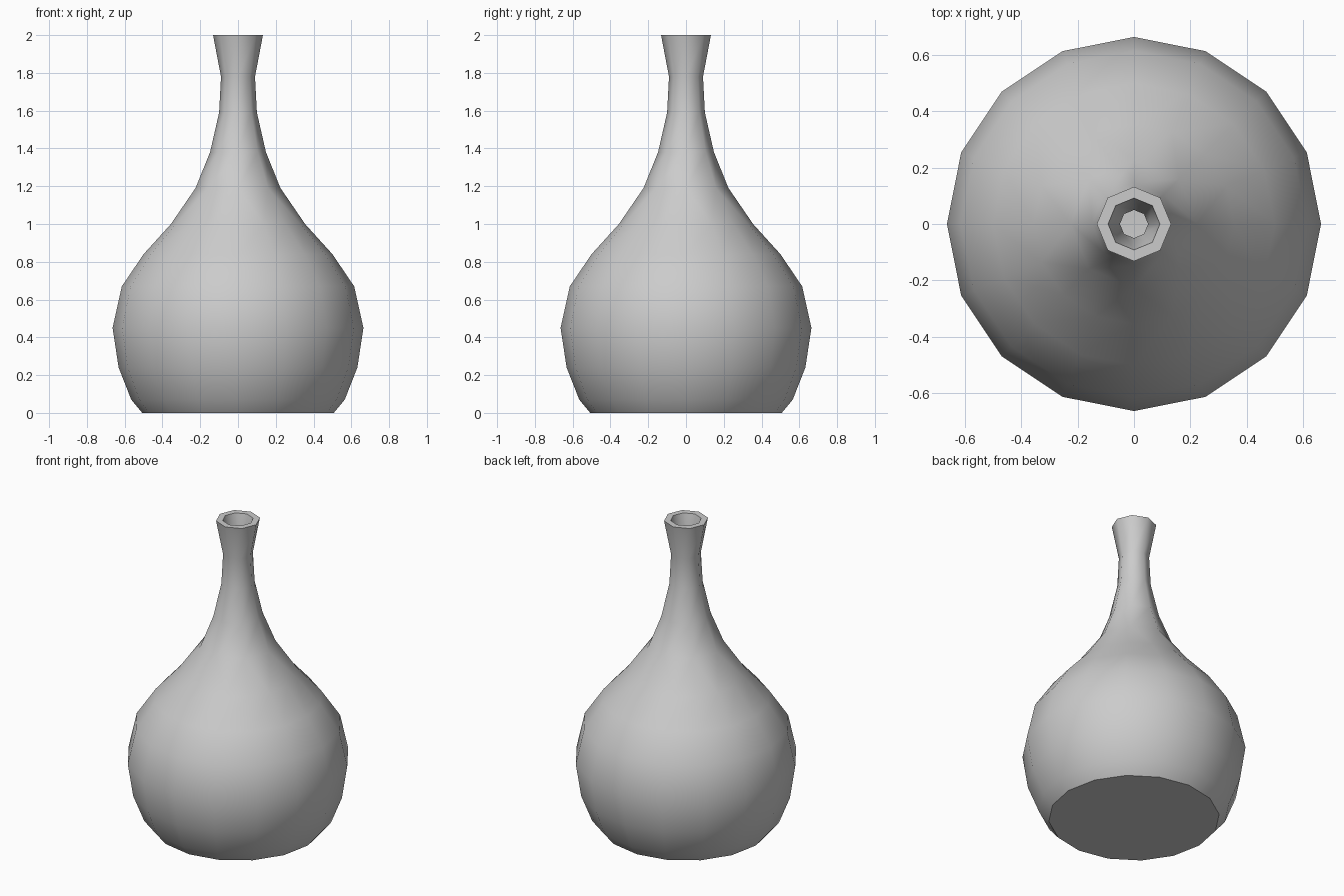
import bpy
import bmesh
from math import sin, cos, pi, radians

cube = bpy.data.objects.get("Cube")
if cube:
    bpy.data.objects.remove(cube, do_unlink=True)

# Radius and height, from base to lip
PROFILE = [(.507, 0), (.565, .07), (.632, .24), (.664, .45), (.615, .67),
           (.50, .84), (.355, 1.0), (.225, 1.19), (.148, 1.38),
           (.1, 1.59), (.09, 1.78), (.132, 2.0)]
WALL = 0.04
NECK_START = 1.1  # sides halve above this height


def ring(bm, radius, z, sides):
    return [bm.verts.new((radius * cos(2 * pi * i / sides),
                          radius * sin(2 * pi * i / sides), z))
            for i in range(sides)]


def bridge(bm, low, high):
    """Join two rings; the lower may have twice the sides of the upper."""
    n, m = len(high), len(low)
    for i in range(n):
        a, b = high[i], high[(i + 1) % n]
        if m == n:
            bm.faces.new((low[i], low[(i + 1) % n], b, a))
        else:
            p, q, r = (low[(2 * i + k) % m] for k in range(3))
            bm.faces.new((a, p, q))
            bm.faces.new((a, q, b))
            bm.faces.new((b, q, r))


def shell(bm, profile):
    """Closed-bottom surface rising through the profile; returns its top ring."""
    rings = [ring(bm, r, z, 16 if z < NECK_START else 8) for r, z in profile]
    for low, high in zip(rings, rings[1:]):
        bridge(bm, low, high)
    bm.faces.new(rings[0])
    return rings[-1]


# Outer wall, hollow inside and flat lip
bm = bmesh.new()
outer_top = shell(bm, PROFILE)
inner = [(r - WALL, max(z, WALL)) for r, z in PROFILE]
inner_top = shell(bm, inner)
bridge(bm, outer_top, inner_top)
bmesh.ops.recalc_face_normals(bm, faces=bm.faces)
mesh = bpy.data.meshes.new("vase")
bm.to_mesh(mesh)
bm.free()

vase = bpy.data.objects.new("vase", mesh)
bpy.context.collection.objects.link(vase)

# Plain grey ceramic
grey = bpy.data.materials.new("light grey")
grey.use_nodes = True
color = (0.6, 0.6, 0.6, 1)
grey.diffuse_color = color
grey.node_tree.nodes["Principled BSDF"].inputs["Base Color"].default_value = color
mesh.materials.append(grey)

# Smooth walls, crisp lip and base
bpy.ops.object.select_all(action='DESELECT')
vase.select_set(True)
bpy.context.view_layer.objects.active = vase
bpy.ops.object.shade_smooth_by_angle(angle=radians(50))
